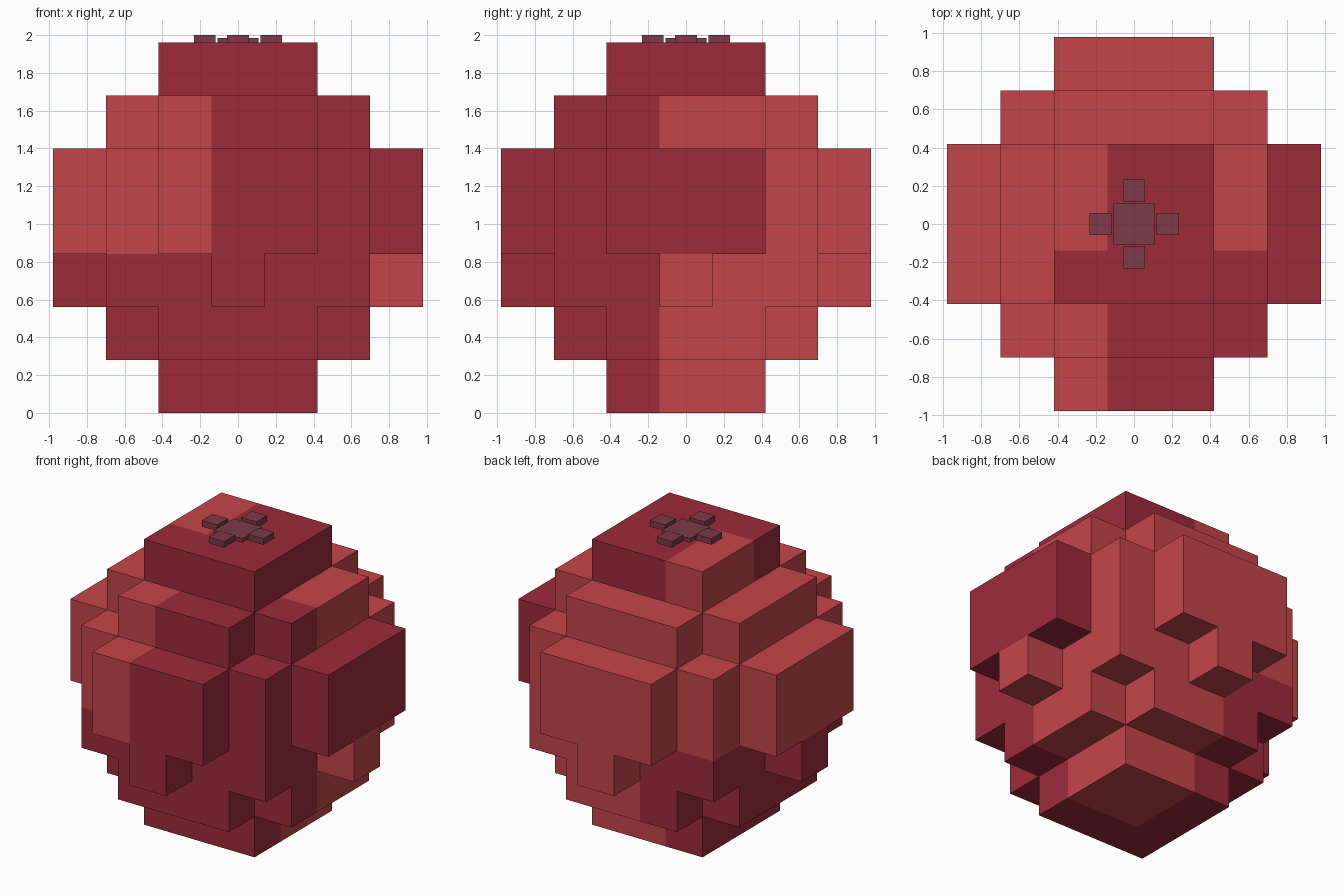
import bpy, bmesh, math
from mathutils import Vector

if "Cube" in bpy.data.objects:
    bpy.data.objects.remove(bpy.data.objects["Cube"])

U = 0.28          # block size
N = 7             # blocks per side


def material(name, hex_rgb):
    """Flat material from an sRGB hex value."""
    lin = []
    for s in (16, 8, 0):
        c = ((hex_rgb >> s) & 255) / 255
        lin.append(c / 12.92 if c <= 0.04045 else ((c + 0.055) / 1.055) ** 2.4)
    m = bpy.data.materials.new(name)
    m.diffuse_color = (*lin, 1)
    m.use_nodes = True
    m.node_tree.nodes["Principled BSDF"].inputs["Base Color"].default_value = m.diffuse_color
    return m


LIGHT = material("light red", 0xC4454A)
DARK = material("dark red", 0x9C2B3A)
STEM = material("dull maroon", 0x7E3A46)


def add_object(name, bm, mats):
    mesh = bpy.data.meshes.new(name)
    bm.to_mesh(mesh)
    bm.free()
    for m in mats:
        mesh.materials.append(m)
    ob = bpy.data.objects.new(name, mesh)
    bpy.context.collection.objects.link(ob)
    return ob


def filled(i, j, k):
    """Stepped ball: which blocks of the 7 x 7 x 7 grid are solid."""
    if not all(0 <= c < N for c in (i, j, k)):
        return False
    small, big = sorted((abs(i - 3), abs(j - 3)))
    if k in (0, 6):                       # caps
        return big <= 1
    if k in (1, 5):                       # plus-shaped layers
        return big <= 2 and small <= 1
    bump = 0 if k == 2 else 1             # side bumps, narrow at the bottom
    return big <= 2 or small <= bump


def is_light(i, j, k):
    """Colour patches of the ball."""
    if k == 6:
        return i <= 2 and j >= 3
    if k >= 3:
        return i < 6 and (i <= 2 or j >= 3)
    return i >= 3 and j >= 3


# Stepped ball: only the outer block faces are made, then merged where flat
bm = bmesh.new()
verts = {}


def corner(p):
    if p not in verts:
        verts[p] = bm.verts.new(((p[0] - N / 2) * U, (p[1] - N / 2) * U, p[2] * U))
    return verts[p]


for i in range(N):
    for j in range(N):
        for k in range(N):
            if not filled(i, j, k):
                continue
            cell = (i, j, k)
            for axis in range(3):
                for side in (0, 1):
                    nb = list(cell)
                    nb[axis] += 2 * side - 1
                    if filled(*nb):
                        continue
                    a, b = (axis + 1) % 3, (axis + 2) % 3
                    loop = []
                    for da, db in ((0, 0), (1, 0), (1, 1), (0, 1)):
                        p = list(cell)
                        p[axis] += side
                        p[a] += da
                        p[b] += db
                        loop.append(corner(tuple(p)))
                    face = bm.faces.new(loop if side else loop[::-1])
                    face.material_index = 0 if is_light(*cell) else 1
bmesh.ops.dissolve_limit(bm, angle_limit=math.radians(1), verts=bm.verts[:],
                         edges=bm.edges[:], delimit={'MATERIAL'})
add_object("stepped_ball", bm, [LIGHT, DARK])


def box(name, lo, hi):
    bm = bmesh.new()
    bmesh.ops.create_cube(bm, size=1)
    lo, hi = Vector(lo), Vector(hi)
    bmesh.ops.scale(bm, vec=hi - lo, verts=bm.verts)
    bmesh.ops.translate(bm, vec=(lo + hi) / 2, verts=bm.verts)
    return add_object(name, bm, [STEM])


# Crown on top: a low centre plate and four raised petals
TOP = N * U
box("crown_centre", (-0.108, -0.108, TOP), (0.108, 0.108, 1.985))
for n, (dx, dy) in enumerate(((1, 0), (0, 1), (-1, 0), (0, -1))):
    cx, cy = dx * 0.176, dy * 0.176
    box(f"crown_petal_{n + 1}", (cx - 0.058, cy - 0.058, TOP),
        (cx + 0.058, cy + 0.058, 2.0))
